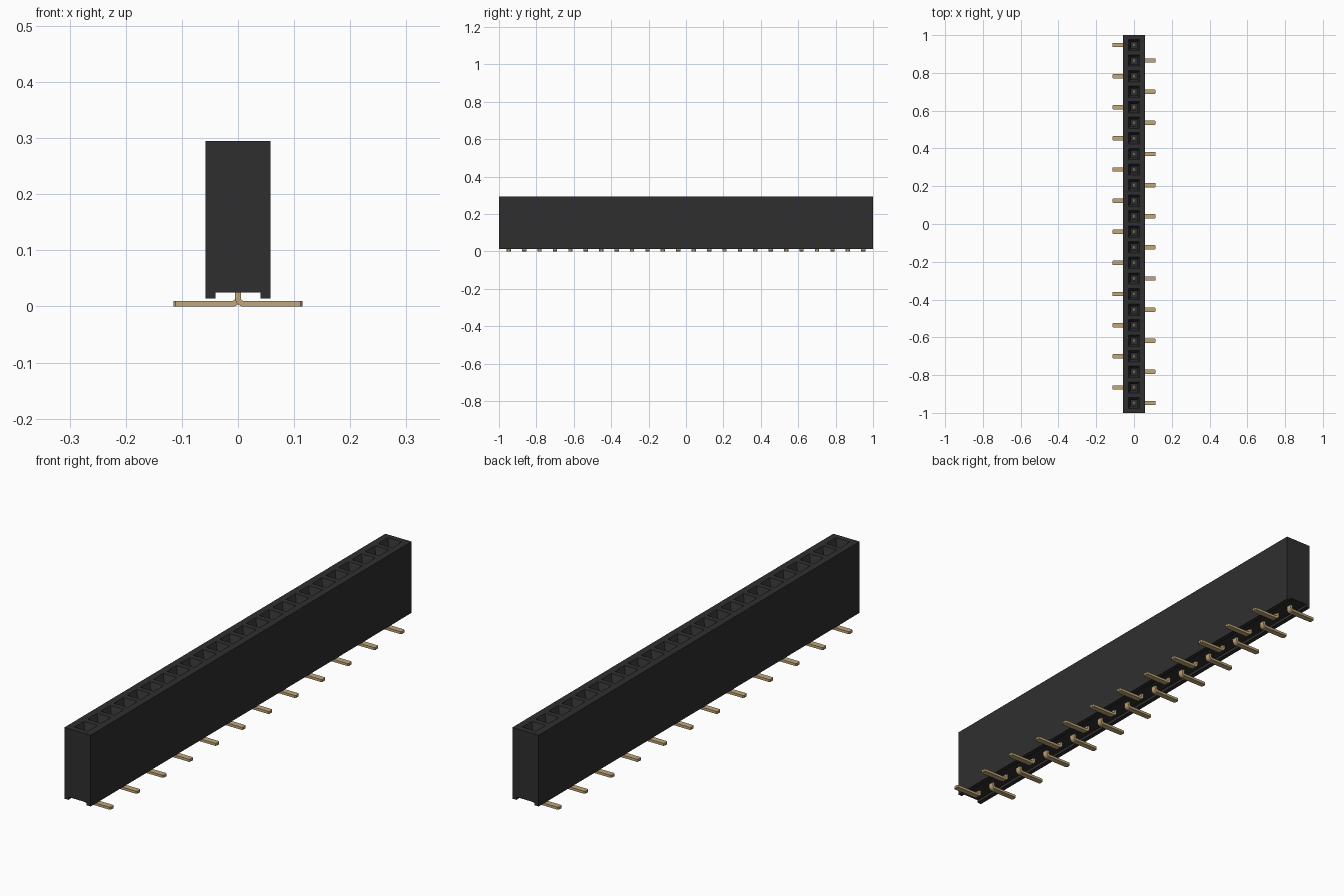
import bpy, bmesh, math

if "Cube" in bpy.data.objects:
    bpy.data.objects.remove(bpy.data.objects["Cube"], do_unlink=True)

COUNT, PITCH = 24, 0.0824
HALF_W, TOP, BOTTOM = 0.0575, 0.295, 0.014
CHANNEL_W, CHANNEL_Z = 0.04, 0.025


def material(name, rgb, rough, metal=0.0):
    m = bpy.data.materials.new(name)
    m.use_nodes = True
    m.diffuse_color = (*rgb, 1)
    b = m.node_tree.nodes["Principled BSDF"]
    b.inputs["Base Color"].default_value = (*rgb, 1)
    b.inputs["Roughness"].default_value = rough
    b.inputs["Metallic"].default_value = metal
    return m


black = material("black plastic", (0.028, 0.028, 0.028), 0.6)
gold = material("gold metal", (0.54, 0.39, 0.19), 0.4)


def make_mesh(bm, name, mat):
    bmesh.ops.remove_doubles(bm, verts=bm.verts, dist=1e-5)
    bmesh.ops.recalc_face_normals(bm, faces=bm.faces)
    me = bpy.data.meshes.new(name)
    bm.to_mesh(me)
    bm.free()
    me.materials.append(mat)
    return me


def add_object(name, me):
    ob = bpy.data.objects.new(name, me)
    bpy.context.collection.objects.link(ob)
    return ob


def bridge(bm, a, b, closed=True):
    n = len(a)
    for i in range(n if closed else n - 1):
        j = (i + 1) % n
        bm.faces.new((a[i], a[j], b[j], b[i]))


centres = [PITCH * ((COUNT - 1) / 2 - i) for i in range(COUNT)]

# Housing: one section per socket, with a channel along the underside
bm = bmesh.new()
profile = [(HALF_W, TOP), (HALF_W, BOTTOM), (CHANNEL_W, BOTTOM), (CHANNEL_W, CHANNEL_Z),
           (-CHANNEL_W, CHANNEL_Z), (-CHANNEL_W, BOTTOM), (-HALF_W, BOTTOM), (-HALF_W, TOP)]


def section(y):
    return [bm.verts.new((x, y, z)) for x, z in profile]


def square(y, h, z):
    return [bm.verts.new((sx * h, y + sy * h, z))
            for sx, sy in ((1, 1), (1, -1), (-1, -1), (-1, 1))]


edges = [1.0] + [(a + b) / 2 for a, b in zip(centres, centres[1:])] + [-1.0]
rows = [section(y) for y in edges]
bm.faces.new(rows[0])
bm.faces.new(rows[-1])
for i, y in enumerate(centres):
    a, b = rows[i], rows[i + 1]
    bridge(bm, a, b, closed=False)
    # Socket: sloped mouth, then a straight shaft with a floor
    rings = [[a[0], b[0], b[-1], a[-1]],
             square(y, 0.030, TOP), square(y, 0.017, TOP - 0.03), square(y, 0.017, 0.10)]
    for r, s in zip(rings, rings[1:]):
        bridge(bm, r, s)
    bm.faces.new(rings[-1])
add_object("housing", make_mesh(bm, "housing", black))


# Contact: upright blade, bent into a flat foot with a tapered tip
def contact_mesh(side):
    bm = bmesh.new()
    w, t, r = 0.0115, 0.005, 0.010
    stations = [((t, 0.20), (-t, 0.20), 0.009), ((t, 0.19), (-t, 0.19), w)]
    for k in range(9):
        ang = math.pi + k * math.pi / 16
        c, s = math.cos(ang), math.sin(ang)
        stations.append(((r + (r - t) * c, r + t + (r - t) * s),
                         (r + (r + t) * c, r + t + (r + t) * s), w))
    for x, half in ((0.111, w), (0.115, 0.007)):
        stations.append(((x, 2 * t), (x, 0), half))
    rings = []
    for (xi, zi), (xo, zo), h in stations:
        rings.append([bm.verts.new((side * x, y, z)) for x, y, z in
                      ((xi, -h, zi), (xi, h, zi), (xo, h, zo), (xo, -h, zo))])
    for p, q in zip(rings, rings[1:]):
        bridge(bm, p, q)
    bm.faces.new(rings[0])
    bm.faces.new(rings[-1])
    return make_mesh(bm, "contact", gold)


meshes = {-1: contact_mesh(-1), 1: contact_mesh(1)}
contacts = []
for i, y in enumerate(centres):
    side = 1 if i % 2 else -1
    ob = add_object(f"{'left' if side > 0 else 'right'}_contact_{i // 2 + 1}", meshes[side])
    ob.location.y = y
    contacts.append(ob)

# Smooth the bends, keeping the edges sharp
bpy.ops.object.select_all(action='DESELECT')
for ob in contacts[:2]:
    ob.select_set(True)
bpy.context.view_layer.objects.active = contacts[0]
bpy.ops.object.shade_smooth_by_angle(angle=math.radians(30))
